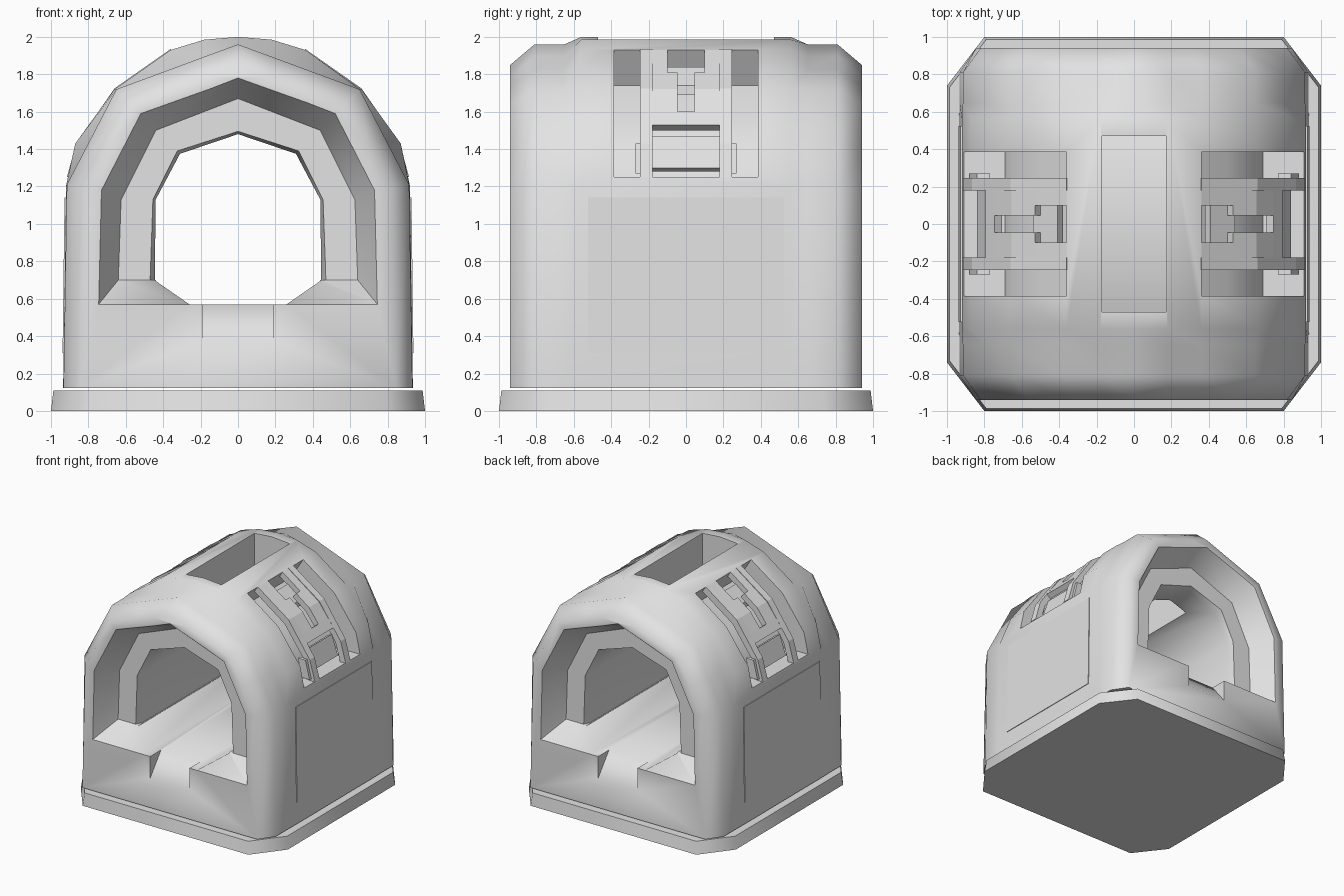
import bpy, bmesh

cube = bpy.data.objects.get("Cube")
if cube:
    bpy.data.objects.remove(cube, do_unlink=True)

GREY = (0.77, 0.77, 0.77, 1)
grey = bpy.data.materials.new("light_grey")
grey.use_nodes = True
grey.diffuse_color = GREY
grey.node_tree.nodes["Principled BSDF"].inputs["Base Color"].default_value = GREY


def loft(name, rings):
    """Skin a closed solid through rings of equal point counts."""
    bm = bmesh.new()
    loops = [[bm.verts.new(p) for p in ring] for ring in rings]
    for a, b in zip(loops, loops[1:]):
        for i in range(len(a)):
            j = (i + 1) % len(a)
            bm.faces.new((a[i], a[j], b[j], b[i]))
    bm.faces.new(loops[0])
    bm.faces.new(loops[-1])
    bmesh.ops.recalc_face_normals(bm, faces=bm.faces)
    mesh = bpy.data.meshes.new(name)
    bm.to_mesh(mesh)
    bm.free()
    mesh.materials.append(grey)
    obj = bpy.data.objects.new(name, mesh)
    bpy.context.collection.objects.link(obj)
    return obj


def extrude(name, profile, y0, y1, side=1):
    """Extrude an x-z profile along y; side = -1 mirrors it in x."""
    return loft(name, [[(x * side, y, z) for x, z in profile] for y in (y0, y1)])


def arch(half, y):
    """Mirror a half profile (bottom right up to the crown) into a ring."""
    left = [(-x, z) for x, z in reversed(half[:-1])]
    return [(x, y, z) for x, z in half + left]


def activate(obj):
    bpy.ops.object.select_all(action='DESELECT')
    obj.select_set(True)
    bpy.context.view_layer.objects.active = obj


def cut(obj, cutter):
    cutter.hide_render = True
    mod = obj.modifiers.new("cut", 'BOOLEAN')
    mod.object = cutter
    mod.solver = 'EXACT'
    activate(obj)
    bpy.ops.object.modifier_apply(modifier=mod.name)
    bpy.data.objects.remove(cutter, do_unlink=True)


def smooth(obj):
    activate(obj)
    bpy.ops.object.shade_smooth_by_angle(angle=0.96)


# Base slab with clipped corners
corners = [(1, -.74), (1, .74), (.8, 1), (-.8, 1), (-1, .74), (-1, -.74), (-.8, -1), (.8, -1)]
smooth(loft("base_slab", [[(x * s, y * s, z) for x, y in corners]
                          for s, z in ((1, 0), (.987, .11))]))

# Vaulted body: rounded middle, simpler collars, chamfered ends
vault = [(.935, .123), (.92, 1.2), (.87, 1.43), (.66, 1.72), (.36, 1.93), (.18, 1.985), (0, 2)]
collar = [(.933, .123), (.915, 1.21), (.785, 1.46), (.65, 1.72), (.36, 1.827), (.18, 1.894), (0, 1.96)]
end = [(.845, .123), (.82, 1.19), (.695, 1.415), (.57, 1.64), (.32, 1.732), (.16, 1.791), (0, 1.85)]
stations = [(end, .94), (collar, .81), (collar, .65), (vault, .56)]
body = loft("vaulted_body", [arch(h, -y) for h, y in stations]
            + [arch(h, y) for h, y in reversed(stations)])

# Through tunnel with a stepped recess at both ends
mouth = [(.745, .57), (.73, 1.18), (.52, 1.59), (0, 1.78)]
recess = [(.64, .70), (.625, 1.13), (.44, 1.5), (0, 1.67)]
rim = [(.47, .70), (.455, 1.13), (.325, 1.39), (0, 1.495)]
bore = [(.445, .70), (.44, 1.13), (.31, 1.375), (0, 1.48)]
flare = [(1.5 * a - .5 * c, 1.5 * b - .5 * d) for (a, b), (c, d) in zip(mouth, recess)]
steps = [(flare, 1.04), (recess, .74), (rim, .74), (bore, .68)]
cut(body, loft("tunnel_cutter", [arch(h, -y) for h, y in steps]
               + [arch(h, y) for h, y in reversed(steps)]))

# Sunken tunnel floor
cut(body, extrude("floor_cutter", [(-.26, .57), (.26, .57), (.44, .695), (.3, .9),
                                   (-.3, .9), (-.44, .695)], -1.1, 1.1))

# Sloped notch in the sill at each end
for s in (-1, 1):
    tri = [(.98, .33), (.78, .583), (.98, .7)]
    cut(body, loft("notch_cutter", [[(x, s * y, z) for y, z in tri] for x in (-.19, .19)]))

# Roof slot
cut(body, extrude("slot_cutter", [(-.17, 1.2), (.17, 1.2), (.17, 2.2), (-.17, 2.2)], -.47, .47))

# Side roof bays, sunk square to the roof with a floor that follows its curve
bay = [(.36, 2.2), (.36, 1.93), (.24, 1.74), (.50, 1.545), (.65, 1.37), (.69, 1.25),
       (1.1, 1.25), (1.1, 2.2)]
for side in (-1, 1):
    cut(body, extrude("bay_cutter", bay, -.385, .385, side))
smooth(body)

# Fittings inside the bays, following the roof curve, and the side wall panels
rib = [(.36, 1.935), (.66, 1.725), (.865, 1.43), (.915, 1.25),
       (.86, 1.25), (.815, 1.41), (.62, 1.68), (.33, 1.885)]
cap = [(.36, 1.93), (.53, 1.81), (.50, 1.77), (.33, 1.885)]
upper = [(.53, 1.81), (.655, 1.72), (.745, 1.60), (.705, 1.57), (.62, 1.68), (.50, 1.77)]
crossbar = [(.745, 1.60), (.795, 1.53), (.755, 1.50), (.705, 1.57)]
lower = [(.78, 1.47), (.84, 1.30), (.80, 1.28), (.74, 1.45)]
bridge = [(.41, 1.84), (.54, 1.74), (.54, 1.69), (.38, 1.80)]
clamp = [(.80, 1.27), (.88, 1.27), (.84, 1.43), (.77, 1.43)]
panel = [(.91, .31), (.938, .31), (.9275, 1.14), (.90, 1.14)]

for side, label in ((1, "left"), (-1, "right")):
    extrude(label + "_wall_panel", panel, -.525, .525, side)
    extrude(label + "_crossbar", crossbar, -.18, .18, side)
    extrude(label + "_lower_panel", lower, -.18, .18, side)
    extrude(label + "_center_bridge", bridge, -.11, .11, side)
    for s in (-1, 1):
        extrude(label + "_rib", rib, s * .18, s * .245, side)
        extrude(label + "_upper_plate", upper, s * .045, s * .18, side)
        extrude(label + "_plate_cap", cap, s * .10, s * .18, side)
        extrude(label + "_clamp", clamp, s * .24, s * .27, side)
